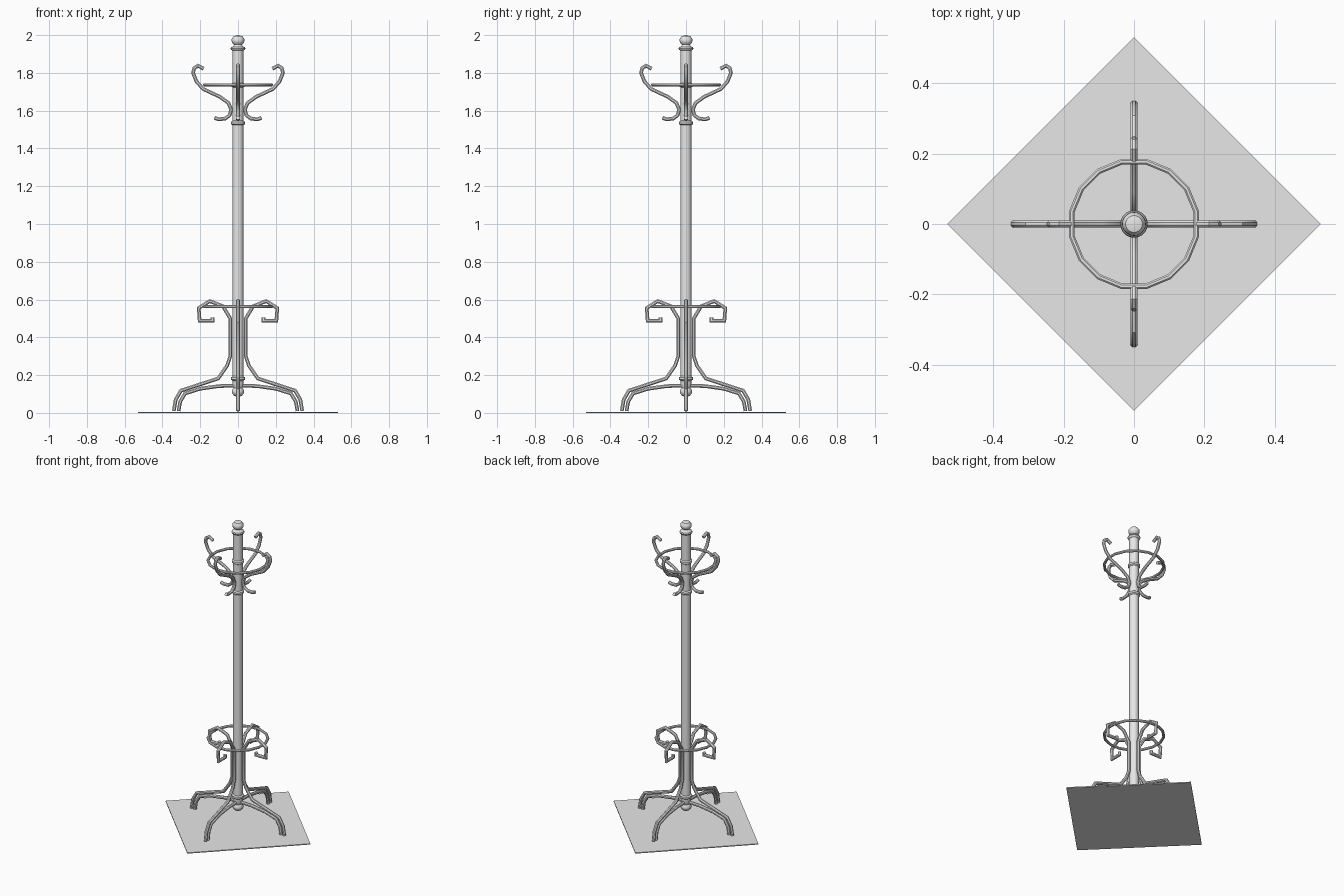
import bpy, bmesh, math
from mathutils import Vector

if "Cube" in bpy.data.objects:
    bpy.data.objects.remove(bpy.data.objects["Cube"])

mat = bpy.data.materials.new("light grey")
mat.diffuse_color = (0.8, 0.8, 0.8, 1)
mat.use_nodes = True
mat.node_tree.nodes["Principled BSDF"].inputs["Base Color"].default_value = mat.diffuse_color


def finish(bm, name, smooth=True):
    bmesh.ops.recalc_face_normals(bm, faces=bm.faces)
    me = bpy.data.meshes.new(name)
    bm.to_mesh(me)
    bm.free()
    me.materials.append(mat)
    ob = bpy.data.objects.new(name, me)
    bpy.context.collection.objects.link(ob)
    if smooth:
        bpy.ops.object.select_all(action='DESELECT')
        bpy.context.view_layer.objects.active = ob
        ob.select_set(True)
        bpy.ops.object.shade_smooth_by_angle(angle=math.radians(40))
    return ob


def sweep(name, path, r, turn=0.0, closed=False, sides=8, axis=None):
    """Mitred tube along a planar path; axis is the plane normal."""
    bm = bmesh.new()
    pts = [Vector(p) for p in path]
    axis = Vector(axis or (0, 1, 0))
    n = len(pts)
    rings = []
    for i, p in enumerate(pts):
        a = pts[i - 1] if (i > 0 or closed) else None
        b = pts[(i + 1) % n] if (i < n - 1 or closed) else None
        d1 = (p - a).normalized() if a is not None else (b - p).normalized()
        d2 = (b - p).normalized() if b is not None else d1
        t = (d1 + d2).normalized()
        side = axis.cross(t) / max(t.dot(d1), 0.6)
        rings.append([bm.verts.new(p + r * (axis * math.cos(w) + side * math.sin(w)))
                      for w in (math.tau * (k + 0.5) / sides for k in range(sides))])
    for i in range(n if closed else n - 1):
        A, B = rings[i], rings[(i + 1) % n]
        for k in range(sides):
            j = (k + 1) % sides
            bm.faces.new((A[k], A[j], B[j], B[k]))
    if not closed:
        bm.faces.new(rings[0])
        bm.faces.new(rings[-1])
    c, s = math.cos(turn), math.sin(turn)
    for v in bm.verts:
        x, y, z = v.co
        v.co = (c * x - s * y, s * x + c * y, z)
    return finish(bm, name)


def lathe(name, prof, sides=20):
    bm = bmesh.new()
    rings = []
    for r, z in prof:
        if r == 0:
            rings.append([bm.verts.new((0, 0, z))] * sides)
        else:
            rings.append([bm.verts.new((r * math.cos(math.tau * k / sides),
                                        r * math.sin(math.tau * k / sides), z))
                          for k in range(sides)])
    for A, B in zip(rings, rings[1:]):
        for k in range(sides):
            j = (k + 1) % sides
            quad = list(dict.fromkeys((A[k], A[j], B[j], B[k])))
            bm.faces.new(quad)
    return finish(bm, name)


# base plate, turned 45 degrees
bm = bmesh.new()
P = [(0.53, 0), (0, 0.53), (-0.53, 0), (0, -0.53)]
lo = [bm.verts.new((x, y, 0)) for x, y in P]
hi = [bm.verts.new((x, y, 0.006)) for x, y in P]
bm.faces.new(lo)
bm.faces.new(hi)
for k in range(4):
    j = (k + 1) % 4
    bm.faces.new((lo[k], lo[j], hi[j], hi[k]))
finish(bm, "base_plate", False)

# turned pole with collars, bottom drop and top knob
prof = [(0, 0.085), (0.02, 0.09), (0.032, 0.105), (0.032, 0.118), (0.024, 0.132), (0.029, 0.14)]
for z in (0.182, 1.535, 1.735):
    prof += [(0.029, z - 0.012), (0.037, z - 0.006), (0.037, z + 0.006), (0.029, z + 0.012)]
prof += [(0.029, 1.918), (0.036, 1.922), (0.039, 1.929), (0.036, 1.936), (0.026, 1.94),
         (0.02, 1.949), (0.03, 1.957), (0.034, 1.969), (0.033, 1.981), (0.024, 1.994), (0, 2.0)]
lathe("pole", prof)

# double-ended coat hooks, and legs that rise into lower hooks
hook = [(0.125, 1.562), (0.105, 1.555), (0.07, 1.557), (0.045, 1.575), (0.036, 1.605),
        (0.05, 1.64), (0.095, 1.673), (0.185, 1.715), (0.22, 1.755), (0.238, 1.80),
        (0.232, 1.825), (0.212, 1.838), (0.182, 1.822)]
leg = [(0.34, 0.01), (0.33, 0.07), (0.302, 0.118), (0.21, 0.148), (0.105, 0.182),
       (0.058, 0.25), (0.041, 0.30), (0.041, 0.50), (0.08, 0.565), (0.15, 0.592),
       (0.208, 0.555), (0.203, 0.487), (0.135, 0.487), (0.135, 0.505)]
for i in range(4):
    turn = i * math.pi / 2
    sweep(f"coat_hook_{i+1}", [(x, 0, z) for x, z in hook], 0.0105, turn)
    sweep(f"leg_{i+1}", [(x, 0, z) for x, z in leg], 0.0105, turn)

# arched braces running foot to foot under the pole
half = [(0.315, 0.01), (0.306, 0.06), (0.28, 0.103), (0.2, 0.128), (0.1, 0.142)]
arch = [(x, 0, z) for x, z in half] + [(0, 0, 0.145)] + [(-x, 0, z) for x, z in reversed(half)]
for i in range(2):
    sweep(f"foot_arch_{i+1}", arch, 0.0105, i * math.pi / 2)

# upper and lower rings
for name, z in (("upper_ring", 1.737), ("lower_ring", 0.562)):
    ring = [(0.18 * math.cos(a), 0.18 * math.sin(a), z)
            for a in (math.tau * (k + 0.5) / 16 for k in range(16))]
    sweep(name, ring, 0.0085, closed=True, axis=(0, 0, 1))
